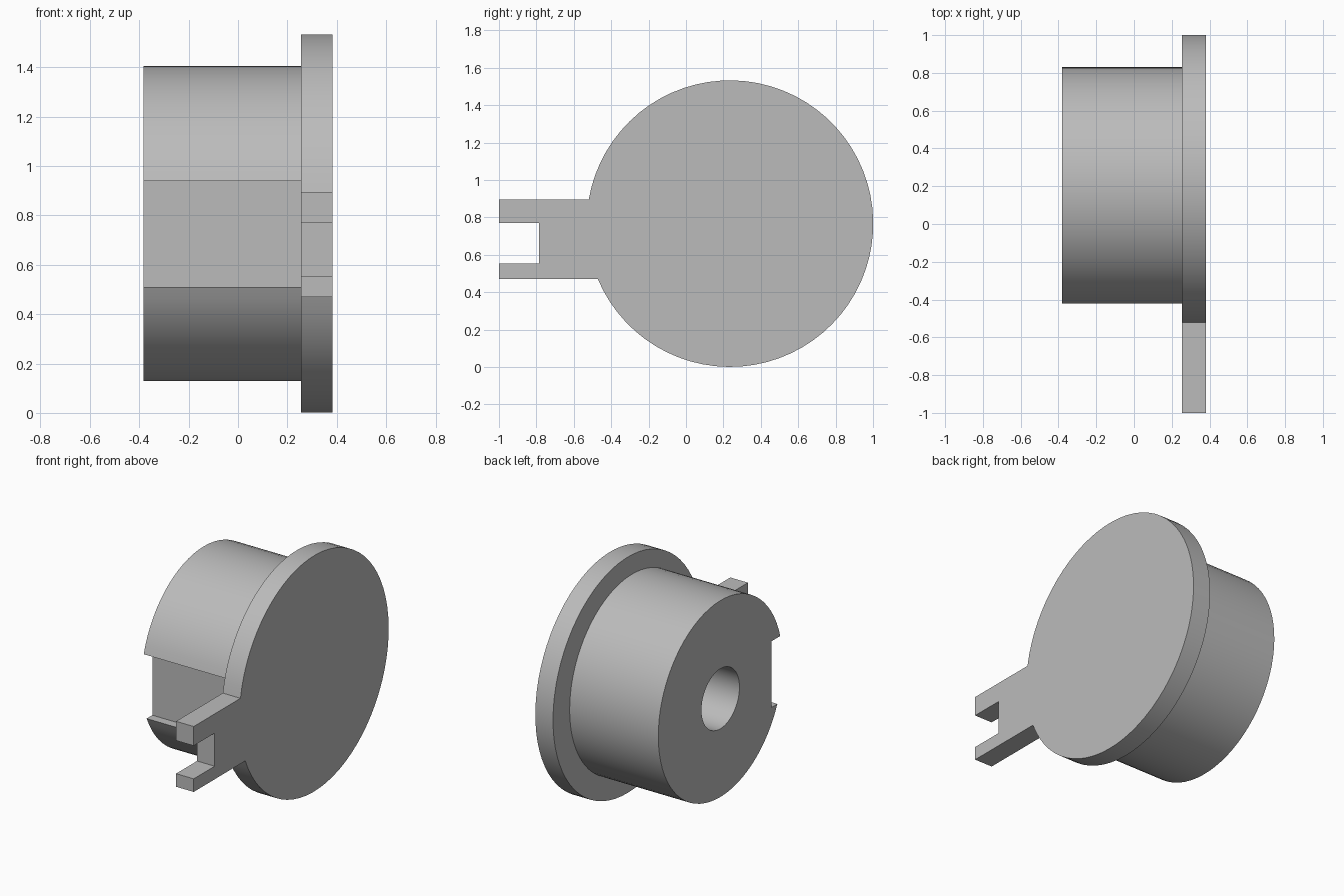
import bpy, bmesh, math

cube = bpy.data.objects.get("Cube")
if cube:
    bpy.data.objects.remove(cube, do_unlink=True)

SHADE = 0.5
grey = bpy.data.materials.new("light grey")
grey.use_nodes = True
grey.diffuse_color = (SHADE, SHADE, SHADE, 1)
grey.node_tree.nodes["Principled BSDF"].inputs["Base Color"].default_value = grey.diffuse_color

AXIS_Z = 0.767


def open_arc(cy, radius, z_low, z_high, steps=64):
    """Circle in the y-z plane, left open at the front between two heights."""
    start = -math.pi - math.asin((z_low - AXIS_Z) / radius)
    end = math.pi - math.asin((z_high - AXIS_Z) / radius)
    angles = [start + (end - start) * i / steps for i in range(steps + 1)]
    return [(cy + radius * math.cos(a), AXIS_Z + radius * math.sin(a)) for a in angles]


def extrude_outlines(name, outlines, x0, x1):
    """Fill closed y-z outlines (inner ones become holes) and extrude along x."""
    bm = bmesh.new()
    edges = []
    for outline in outlines:
        verts = [bm.verts.new((x0, y, z)) for y, z in outline]
        edges += [bm.edges.new((v, verts[i - 1])) for i, v in enumerate(verts)]
    bmesh.ops.triangle_fill(bm, edges=edges, use_beauty=True)
    result = bmesh.ops.extrude_face_region(bm, geom=bm.faces[:], use_keep_orig=True)
    moved = [g for g in result["geom"] if isinstance(g, bmesh.types.BMVert)]
    bmesh.ops.translate(bm, verts=moved, vec=(x1 - x0, 0, 0))
    bmesh.ops.recalc_face_normals(bm, faces=bm.faces[:])
    mesh = bpy.data.meshes.new(name)
    bm.to_mesh(mesh)
    bm.free()
    mesh.materials.append(grey)
    obj = bpy.data.objects.new(name, mesh)
    bpy.context.collection.objects.link(obj)
    bpy.ops.object.select_all(action="DESELECT")
    obj.select_set(True)
    bpy.context.view_layer.objects.active = obj
    bpy.ops.object.shade_smooth_by_angle(angle=math.radians(25))
    return obj


# Round end plate with a forked tab at the front
TAB_LOW, TAB_HIGH = 0.47, 0.895
FORK_LOW, FORK_HIGH, FORK_Y = 0.555, 0.77, -0.785
plate = open_arc(0.235, 0.766, TAB_LOW, TAB_HIGH)
plate += [(-1, TAB_HIGH), (-1, FORK_HIGH), (FORK_Y, FORK_HIGH),
          (FORK_Y, FORK_LOW), (-1, FORK_LOW), (-1, TAB_LOW)]
extrude_outlines("end_plate", [plate], 0.255, 0.382)

# Drum with a shallow slot along the front and a round bore
DRUM_Y, SLOT_Y = 0.192, -0.334
SLOT_LOW, SLOT_HIGH = 0.51, 0.94
drum = open_arc(DRUM_Y, 0.638, SLOT_LOW, SLOT_HIGH)
drum += [(SLOT_Y, SLOT_HIGH), (SLOT_Y, SLOT_LOW)]
turns = [math.tau * i / 48 for i in range(48)]
bore = [(DRUM_Y + 0.195 * math.cos(a), AXIS_Z + 0.195 * math.sin(a)) for a in turns]
extrude_outlines("drum", [drum, bore], -0.382, 0.255)
